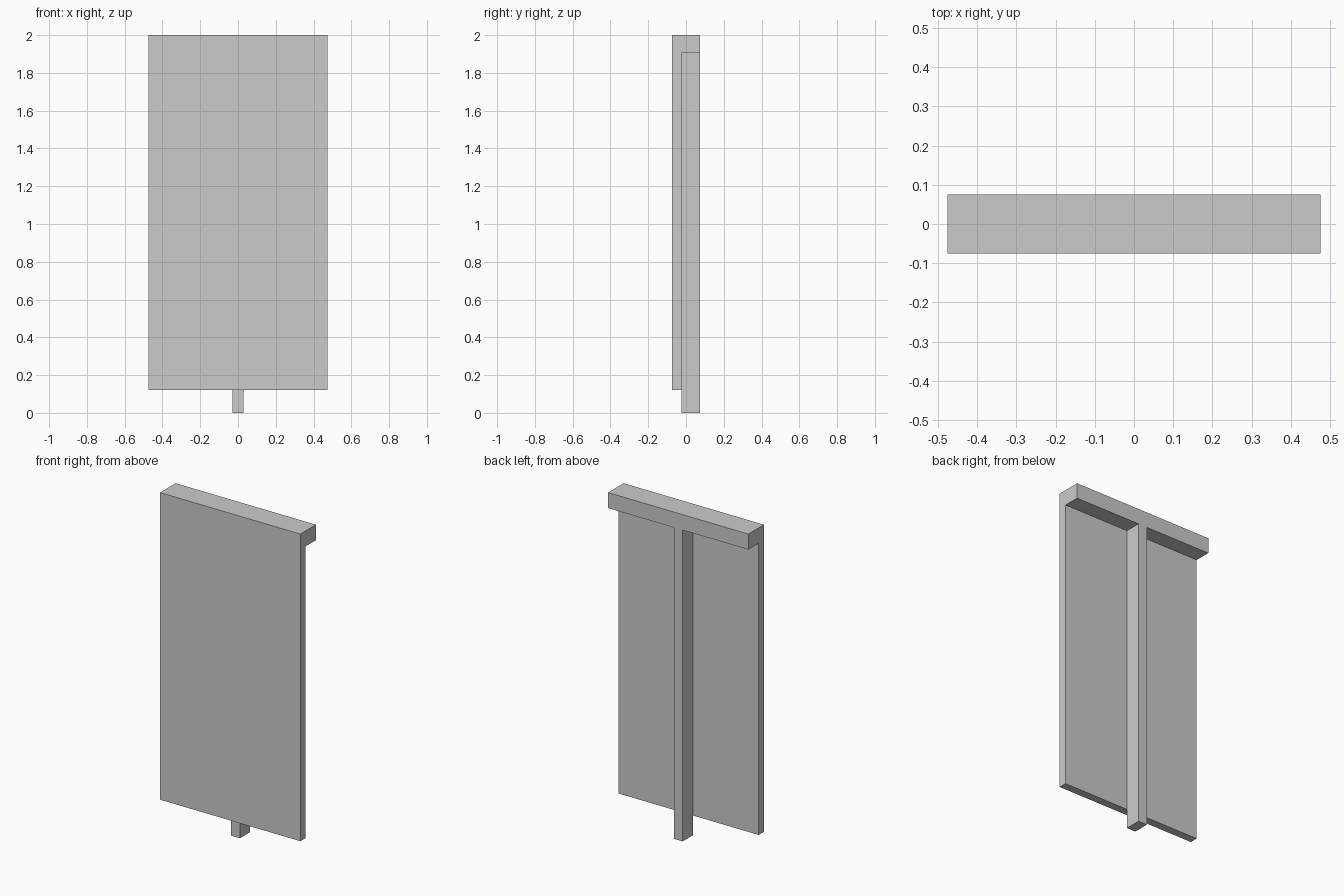
import bpy

if "Cube" in bpy.data.objects:
    bpy.data.objects.remove(bpy.data.objects["Cube"])


def box(name, x, y, z):
    """Axis-aligned box from (min, max) ranges."""
    spans = (x, y, z)
    bpy.ops.mesh.primitive_cube_add(size=1, location=[(a + b) / 2 for a, b in spans])
    ob = bpy.context.object
    ob.name = name
    ob.scale = [b - a for a, b in spans]
    bpy.ops.object.transform_apply(location=False, rotation=False, scale=True)
    return ob


HALF_WIDTH = 0.475
POST_HALF = 0.03
FRONT, SEAM, BACK = -0.075, -0.025, 0.075

# Flat front panel, raised off the ground
box("front_panel", (-HALF_WIDTH, HALF_WIDTH), (FRONT, SEAM), (0.12, 2.0))

# Full-width rail along the top of the back
box("top_rail", (-HALF_WIDTH, HALF_WIDTH), (SEAM, BACK), (1.905, 2.0))

# Central post carrying the panel and rail
box("support_post", (-POST_HALF, POST_HALF), (SEAM, BACK), (0.0, 1.905))
